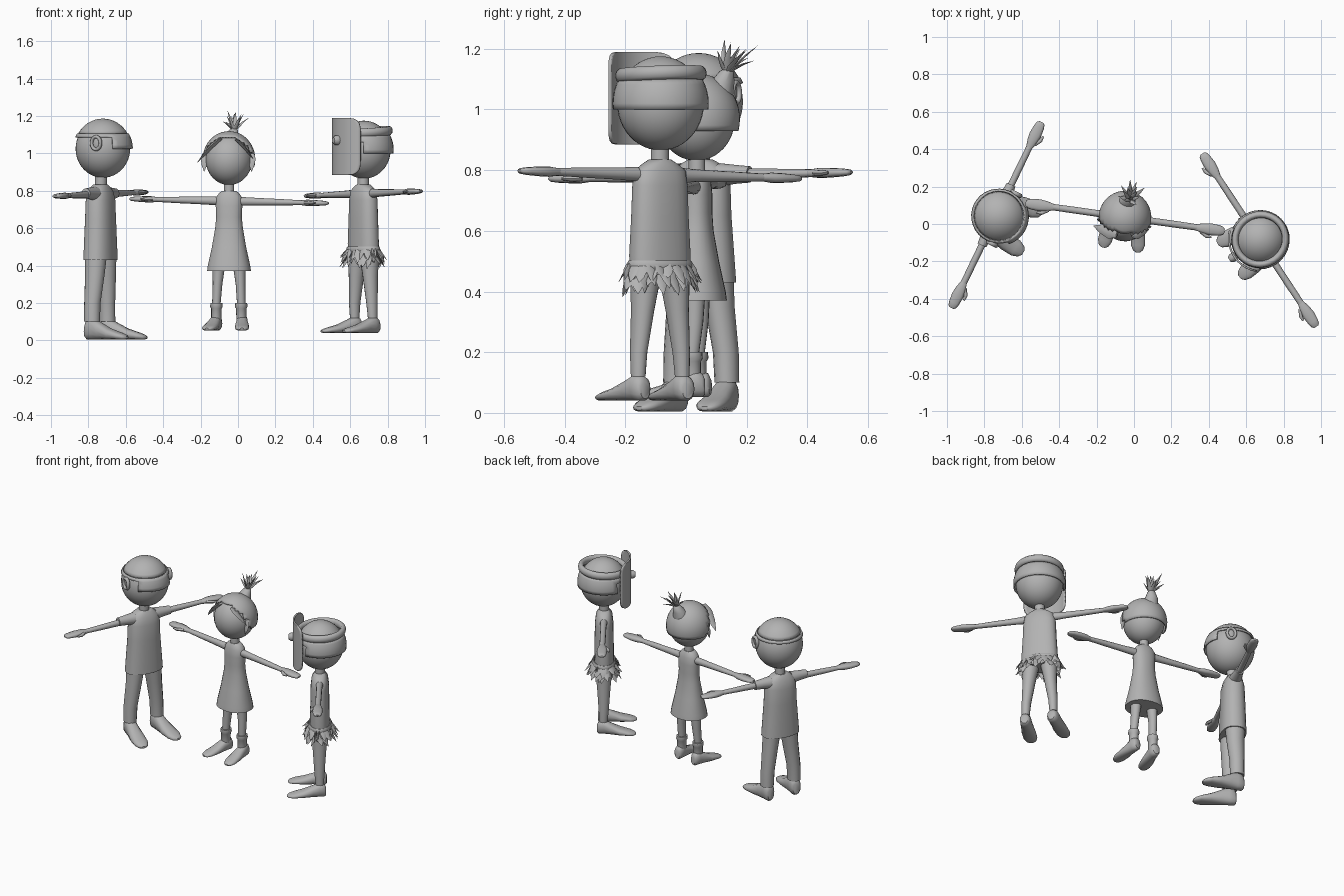
import bpy, bmesh, math, random
from mathutils import Matrix, Vector

if "Cube" in bpy.data.objects:
    bpy.data.objects.remove(bpy.data.objects["Cube"])
random.seed(4)

grey = bpy.data.materials.new("plain grey")
grey.diffuse_color = (0.45, 0.45, 0.45, 1)
grey.use_nodes = True
grey.node_tree.nodes["Principled BSDF"].inputs["Base Color"].default_value = grey.diffuse_color
X, Y, Z = Vector((1, 0, 0)), Vector((0, 1, 0)), Vector((0, 0, 1))
M = Matrix()  # placement of the figure being built


def finish(name, bm, thick=0):
    bmesh.ops.recalc_face_normals(bm, faces=bm.faces)
    bm.transform(M)
    me = bpy.data.meshes.new(name)
    bm.to_mesh(me)
    bm.free()
    me.materials.append(grey)
    ob = bpy.data.objects.new(name, me)
    bpy.context.collection.objects.link(ob)
    if thick:
        s = ob.modifiers.new("thickness", 'SOLIDIFY')
        s.thickness = thick
        s.offset = 0
    bpy.ops.object.select_all(action='DESELECT')
    ob.select_set(True)
    bpy.context.view_layer.objects.active = ob
    bpy.ops.object.shade_smooth_by_angle(angle=math.radians(45))
    return ob


def loft(name, rings, u, v, n=16, p=1.0):
    """Skin through rings (centre, half size along u, half size along v); p < 1 squares them."""
    bm = bmesh.new()
    sq = lambda t: math.copysign(abs(t) ** p, t)
    loops = []
    for c, a, b in rings:
        loops.append([bm.verts.new(Vector(c) + u * a * sq(math.cos(2 * math.pi * i / n))
                                   + v * b * sq(math.sin(2 * math.pi * i / n))) for i in range(n)])
    for l, m in zip(loops, loops[1:]):
        for i in range(n):
            bm.faces.new((l[i], l[(i + 1) % n], m[(i + 1) % n], m[i]))
    bm.faces.new(loops[0])
    bm.faces.new(loops[-1])
    return finish(name, bm)


def column(name, rows, n=20, p=1.0):
    return loft(name, [((x, y, z), a, b) for x, y, z, a, b in rows], X, Y, n, p)


def spike(name, base, d, length, w, t, bend):
    """Curved leaf that tapers to a point."""
    d = Vector(d).normalized()
    u = d.cross(Z if abs(d.z) < 0.95 else Y).normalized()
    v = d.cross(u)
    prof = ((0, 0.6), (0.3, 1), (0.65, 0.7), (1, 0.05))
    loft(name, [(Vector(base) + d * length * s + Vector(bend) * s * s, w * k, t * k)
                for s, k in prof], u, v, 6)


def ball(name, c, size, keep=None, thick=0):
    """Ellipsoid, or the part of it whose direction passes the keep rule."""
    bm = bmesh.new()
    bmesh.ops.create_uvsphere(bm, u_segments=32, v_segments=24, radius=1)
    if keep:
        bad = [f for f in bm.faces if not keep(f.calc_center_median().normalized())]
        bmesh.ops.delete(bm, geom=bad, context='FACES')
    bm.transform(Matrix.Translation(c) @ Matrix.Diagonal((*size, 1)))
    finish(name, bm, thick)


def ring(name, c, a, b, minor, height, rot=Matrix()):
    """Closed band with an oval path."""
    bm = bmesh.new()
    n, m = 32, 10
    vs = [[bm.verts.new(((a + minor * math.cos(q)) * math.cos(t), (b + minor * math.cos(q)) * math.sin(t),
                         height * math.sin(q)))
           for q in (2 * math.pi * j / m for j in range(m))] for t in (2 * math.pi * i / n for i in range(n))]
    for i in range(n):
        for j in range(m):
            k, l = (i + 1) % n, (j + 1) % m
            bm.faces.new((vs[i][j], vs[k][j], vs[k][l], vs[i][l]))
    bm.transform(Matrix.Translation(c) @ rot)
    finish(name, bm)


def place(x, y, deg):
    global M
    M = Matrix.Translation((x, y, 0)) @ Matrix.Rotation(math.radians(deg), 4, 'Z')


def arms(z, tilt, reach, start):
    for s in (-1, 1):
        P = lambda x, y=0.0: (s * x, y, z + s * tilt * x)
        k = reach - 0.155
        loft("arm", [(P(start), .022, .024), (P(.16), .018, .02), (P(.28), .018, .017),
                     (P(k + .01), .017, .013)], Y, Z, 12)
        loft("hand", [(P(k), .016, .012), (P(k + .04), .027, .017), (P(k + .08), .032, .016),
                      (P(k + .125), .028, .013), (P(reach - .008), .022, .010), (P(reach), .012, .005)],
             Y, Z, 12, .8)
        loft("thumb", [(P(k + .025, -.015), .013, .010), (P(k + .06, -.038), .011, .010),
                       (P(k + .09, -.042), .005, .005)], Y, Z, 8)


def feet(x, floor, size, splay, h=1.0):
    global M
    keep = M
    for s in (-1, 1):
        M = keep @ Matrix.Translation((s * x, 0, floor)) @ Matrix.Rotation(s * splay, 4, 'Z')
        prof = ((.04, .02, .01, .08), (.03, .03, 0, .105), (0, .034, 0, .12), (-.04, .036, 0, .095),
                (-.10, .043, 0, .06), (-.155, .042, 0, .04), (-.185, .03, 0, .028), (-.198, .012, .005, .018))
        loft("foot", [((0, y * size, (lo + hi) / 2 * h), w * size, (hi - lo) / 2 * h)
                      for y, w, lo, hi in prof], X, Z, 14, .85)
    M = keep


def legs(name, rows):
    for s in (-1, 1):
        column(name, [(s * x, y, z, a, b) for x, y, z, a, b in rows], 14)


# ---- figure with shirt, trousers and eyewear
place(-.735, .048, 64.2)
column("shirt", [(0, 0, .43, .122, .078), (0, 0, .52, .115, .076), (0, 0, .65, .105, .072),
                 (0, 0, .75, .102, .068), (0, 0, .80, .092, .056), (0, 0, .825, .06, .042),
                 (0, 0, .835, .04, .035)], 24, .85)
column("neck", [(0, 0, .80, .032, .032), (0, -.005, .90, .032, .032)])
legs("trouser_leg", [(.094, .005, .10, .04, .044), (.09, .005, .2, .042, .045), (.07, 0, .35, .048, .054),
                     (.058, 0, .46, .055, .062)])
feet(.094, .004, 1.1, .12)
for s in (-1, 1):
    loft("sleeve", [((s * .07, 0, .785), .04, .038), ((s * .13, 0, .786), .03, .031),
                    ((s * .18, 0, .786), .025, .027)], Y, Z)
arms(.782, .02, .552, .09)
hc = (0, -.014, 1.025)
ball("head", hc, (.146, .146, .155))
ball("hair_cap", hc, (.15, .15, .158), lambda d: d.z > .5, .006)
ball("eyewear", hc, (.155, .157, .158),
     lambda d: .36 < d.z < .5 or (d.y < -.5 and -.02 < d.z < .5 and .08 < abs(d.x) < .72), .008)
for s in (-1, 1):
    ring("ear", (s * .148, -.045, 1.055), .034, .026, .009, .012, Matrix.Rotation(math.pi / 2, 4, 'Y'))
    ball("ear_inside", (s * .142, -.045, 1.055), (.008, .024, .03))

# ---- figure with dress and leafy ponytail
place(-.048, .036, -8)
column("dress", [(0, 0, .37, .118, .098), (0, 0, .40, .114, .094), (0, 0, .50, .092, .072),
                 (0, 0, .60, .075, .054), (0, 0, .66, .069, .05), (0, 0, .72, .072, .05),
                 (0, 0, .765, .07, .045), (0, 0, .79, .052, .036), (0, 0, .80, .036, .03)], 24, .9)
ring("neckline", (0, -.012, .755), .052, .038, .006, .005, Matrix.Rotation(.75, 4, 'X'))
column("neck", [(0, 0, .77, .028, .028), (0, 0, .87, .027, .027)])
legs("leg", [(.066, -.008, .12, .02, .022), (.067, -.008, .2, .023, .025), (.062, 0, .30, .026, .03),
             (.055, 0, .40, .034, .036)])
legs("boot_cuff", [(.068, -.008, .11, .027, .03), (.067, -.008, .17, .028, .031),
                   (.067, -.008, .18, .034, .037), (.067, -.008, .2, .032, .035)])
feet(.07, .052, .9, .14, .75)
arms(.745, -.022, .537, .05)
hc = (0, -.002, .968)
ball("head", hc, (.125, .127, .137))


def girl_hair(d):
    wave = .05 * math.sin(9 * math.atan2(d.y, d.x))
    return d.z > -.25 + wave + 1.35 * min(1, max(0, -d.y * 1.3))


ball("hair", hc, (.137, .14, .147), girl_hair, .008)
spike("fringe", (-.03, -.095, 1.08), (-.8, .1, -.6), .165, .036, .012, (-.0, .01, -.03))
spike("fringe", (.05, -.09, 1.075), (.75, .3, -.65), .12, .028, .01, (0, .01, -.03))
for s in (-1, 1):
    spike("side_lock", (s * .128, -.025, 1.0), (0, -.2, -1), .1, .02, .007, (0, 0, 0))
loft("ponytail", [((0, .065, 1.04), .055, .055), ((0, .085, 1.09), .04, .04), ((.01, .1, 1.125), .024, .024),
                  ((.01, .103, 1.135), .012, .012)], X, Y)
for i in range(13):
    a = i * 2.4
    r = .25 + .8 * (i / 12)
    spike("ponytail_leaf", (.015, .1, 1.115), (r * math.cos(a) * .8, r * math.sin(a) * .9 + .3, 1),
          random.uniform(.09, .13), .013, .005, (.012 * math.cos(a), .02, -.02 if i > 7 else 0))

# ---- figure with face mask and leaf skirt
place(.67, -.086, -56.6)
column("torso", [(0, 0, .44, .108, .06), (0, 0, .52, .112, .06), (0, 0, .65, .104, .058),
                 (0, 0, .75, .1, .056), (0, 0, .80, .092, .05), (0, 0, .822, .06, .04),
                 (0, 0, .835, .036, .032)], 24, .85)
column("neck", [(0, 0, .80, .03, .03), (0, 0, .90, .03, .03)])
legs("leg", [(.087, .002, .12, .024, .026), (.084, 0, .2, .028, .032), (.068, 0, .34, .038, .042),
             (.056, 0, .46, .052, .054)])
feet(.088, .04, 1.0, .1, .75)
arms(.785, .023, .554, .09)
ring("skirt_band", (0, 0, .485), .112, .066, .008, .018)
for row, (top, length, n) in enumerate(((.49, .085, 22), (.475, .085, 22), (.455, .075, 16))):
    for i in range(n):
        a = 2 * math.pi * (i + row * .5) / n
        c, s = math.cos(a), math.sin(a)
        spike("skirt_leaf", (.112 * c, .068 * s, top),
              (.42 * c + random.uniform(-.3, .3), .5 * s + random.uniform(-.3, .3), -1),
              length * random.uniform(.75, 1.1), .02, .004, (0, 0, random.uniform(-.01, .02)))
hc = (0, .004, 1.02)
ball("head", hc, (.143, .143, .155))
ball("hair", hc, (.153, .155, .158), lambda d: -.08 < d.z < .5 and (d.y > -.5 or d.z > .2), .01)
ring("headband", (0, .006, 1.115), .132, .136, .018, .024, Matrix.Rotation(.06, 4, 'X'))

# curved mask plate with rounded corners, wrapped around the front of the head
bm = bmesh.new()
nu, nv = 16, 16
grid = []
for j in range(nv + 1):
    v = math.sin((j / nv - .5) * math.pi)
    half = math.asin(.13 / .177) * (.55 + .45 * math.sqrt(max(0, 1 - abs(v) ** 8)))
    grid.append([bm.verts.new((.177 * math.sin(half * t), .017 - .177 * math.cos(half * t), 1.037 + .152 * v))
                 for t in (2 * i / nu - 1 for i in range(nu + 1))])
for j in range(nv):
    for i in range(nu):
        bm.faces.new((grid[j][i], grid[j][i + 1], grid[j + 1][i + 1], grid[j + 1][i]))
finish("mask", bm, .01)
loft("mask_nose", [((0, -.15, 1.07), .024, .026), ((0, -.178, 1.07), .024, .026), ((0, -.192, 1.07), .014, .015)],
     X, Z)
